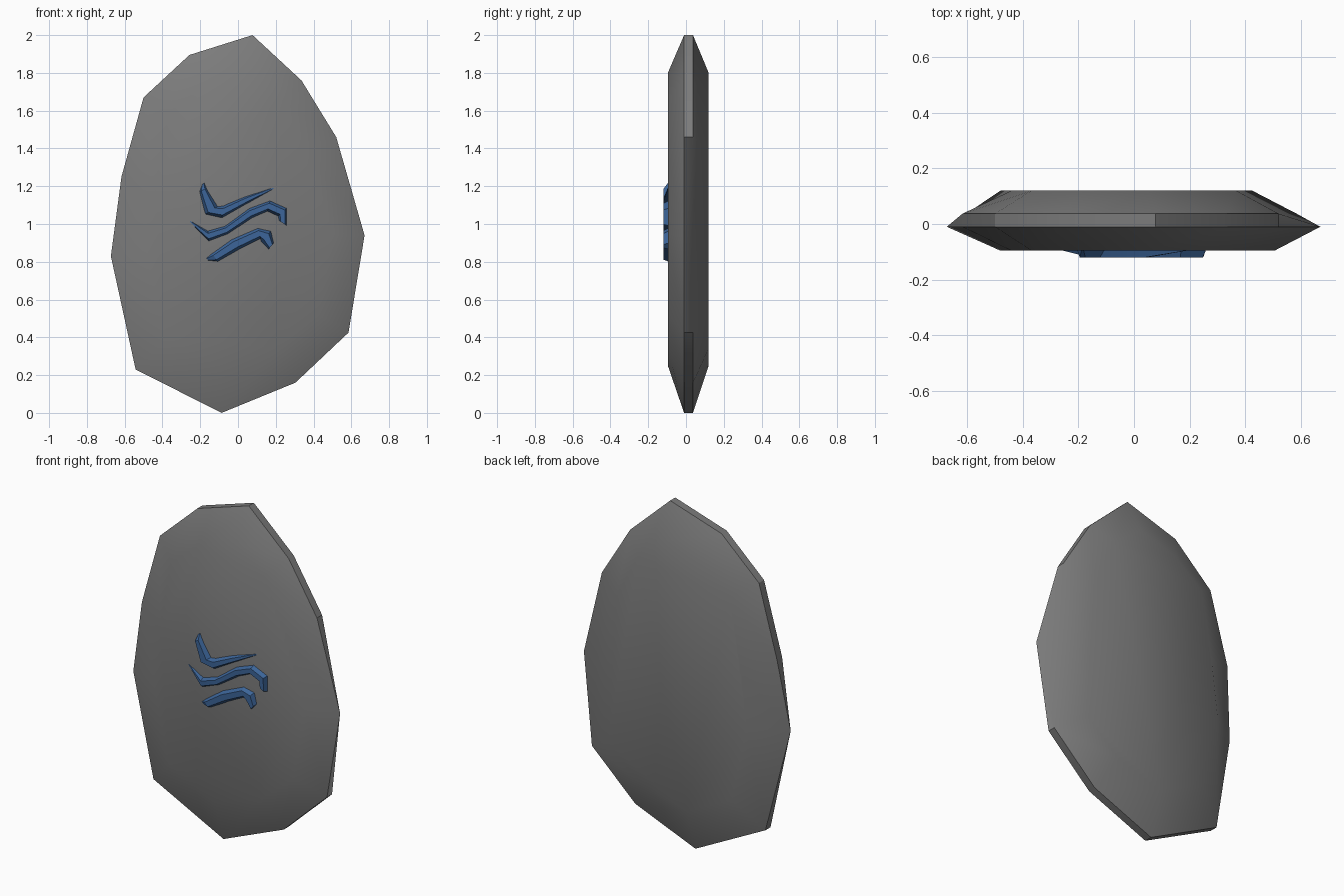
import bpy, bmesh, math

if "Cube" in bpy.data.objects:
    bpy.data.objects.remove(bpy.data.objects["Cube"])

# outline of the stone (x, z), clockwise from the top
RIM = [(.077, 2), (.336, 1.76), (.52, 1.46), (.67, .94), (.585, .425), (.304, .16),
       (-.087, 0), (-.542, .23), (-.673, .83), (-.617, 1.25), (-.5, 1.67), (-.257, 1.895)]
# flat front face, one point for each rim point
FACE = [(.055, 1.8), (.23, 1.655), (.368, 1.39), (.505, .95), (.425, .52), (.21, .34),
        (-.087, .25), (-.38, .395), (-.48, .845), (-.44, 1.17), (-.368, 1.585), (-.188, 1.725)]
TIP = 8            # the rim narrows to a point here
SKIP = 3           # the rear rim and back face have no corner here


def finish(bm, name, color):
    bmesh.ops.recalc_face_normals(bm, faces=bm.faces)
    mesh = bpy.data.meshes.new(name)
    bm.to_mesh(mesh)
    bm.free()
    obj = bpy.data.objects.new(name, mesh)
    bpy.context.collection.objects.link(obj)
    mat = bpy.data.materials.new(name + "_paint")
    mat.diffuse_color = color
    mat.use_nodes = True
    mat.node_tree.nodes["Principled BSDF"].inputs["Base Color"].default_value = mat.diffuse_color
    mesh.materials.append(mat)
    # shallow bevels blend softly, steeper ones stay sharp
    bpy.ops.object.select_all(action='DESELECT')
    obj.select_set(True)
    bpy.context.view_layer.objects.active = obj
    bpy.ops.object.shade_smooth_by_angle(angle=math.radians(30))


def add_face(bm, verts):
    verts = list(dict.fromkeys(verts))     # drop merged corners
    if len(verts) > 2:
        bm.faces.new(verts)


# stone slab: front face, bevel, thin rim band, rear bevel, back face
bm = bmesh.new()
n = len(RIM)
front = [bm.verts.new((x, -.096, z)) for x, z in FACE]
rim_f = [bm.verts.new((x, -.01, z)) for x, z in RIM]
rear = [i for i in range(n) if i != SKIP]
rim_b = {i: rim_f[i] if i == TIP else bm.verts.new((RIM[i][0], .037, RIM[i][1])) for i in rear}
back = {i: bm.verts.new((FACE[i][0], .12, FACE[i][1])) for i in rear}
for i in range(n):
    j = (i + 1) % n
    add_face(bm, [front[i], front[j], rim_f[j], rim_f[i]])
for i, j in zip(rear, rear[1:] + rear[:1]):
    middle = [rim_f[SKIP]] if i == SKIP - 1 else []
    add_face(bm, [rim_f[i]] + middle + [rim_f[j], rim_b[j], rim_b[i]])
    add_face(bm, [rim_b[i], rim_b[j], back[j], back[i]])
add_face(bm, front)
add_face(bm, list(back.values()))
finish(bm, "stone_slab", (.2, .2, .2, 1))


# wavy raised marks: each entry is (upper x, z, lower x, z) along the stroke
def wave(name, pairs):
    bm = bmesh.new()
    rings = []
    for ax, az, bx, bz in pairs:
        tip = math.hypot(bx - ax, bz - az) < .02      # thin ends sink into the stone
        ring = []
        for t, y in ((0, -.09), (.25, -.12), (.75, -.12), (1, -.09)):
            ring.append(bm.verts.new((ax + (bx - ax) * t, -.09 if tip else y, az + (bz - az) * t)))
        rings.append(ring)
    for p, q in zip(rings, rings[1:]):
        for k in range(4):
            m = (k + 1) % 4
            bm.faces.new((p[k], p[m], q[m], q[k]))
    bm.faces.new(rings[0])
    bm.faces.new(rings[-1])
    finish(bm, name, (.045, .13, .32, 1))


wave("upper_wave", [(-.18, 1.225, -.19, 1.215), (-.165, 1.19, -.205, 1.17),
                    (-.105, 1.095, -.175, 1.05),
                    (-.075, 1.1, -.085, 1.03), (.035, 1.145, .055, 1.11),
                    (.225, 1.207, .222, 1.203)])
wave("middle_wave", [(-.28, 1.035, -.275, 1.03), (-.16, .965, -.155, .907),
                     (-.07, .99, -.055, .945), (.06, 1.085, .075, 1.03),
                     (.17, 1.125, .155, 1.065), (.26, 1.085, .21, 1.04),
                     (.26, .99, .215, 1.02)])
wave("lower_wave", [(-.175, .815, -.17, .805), (-.14, .845, -.105, .8),
                    (-.035, .92, .01, .865), (.105, .98, .12, .92),
                    (.175, .965, .125, .9), (.19, .9, .16, .865)])
